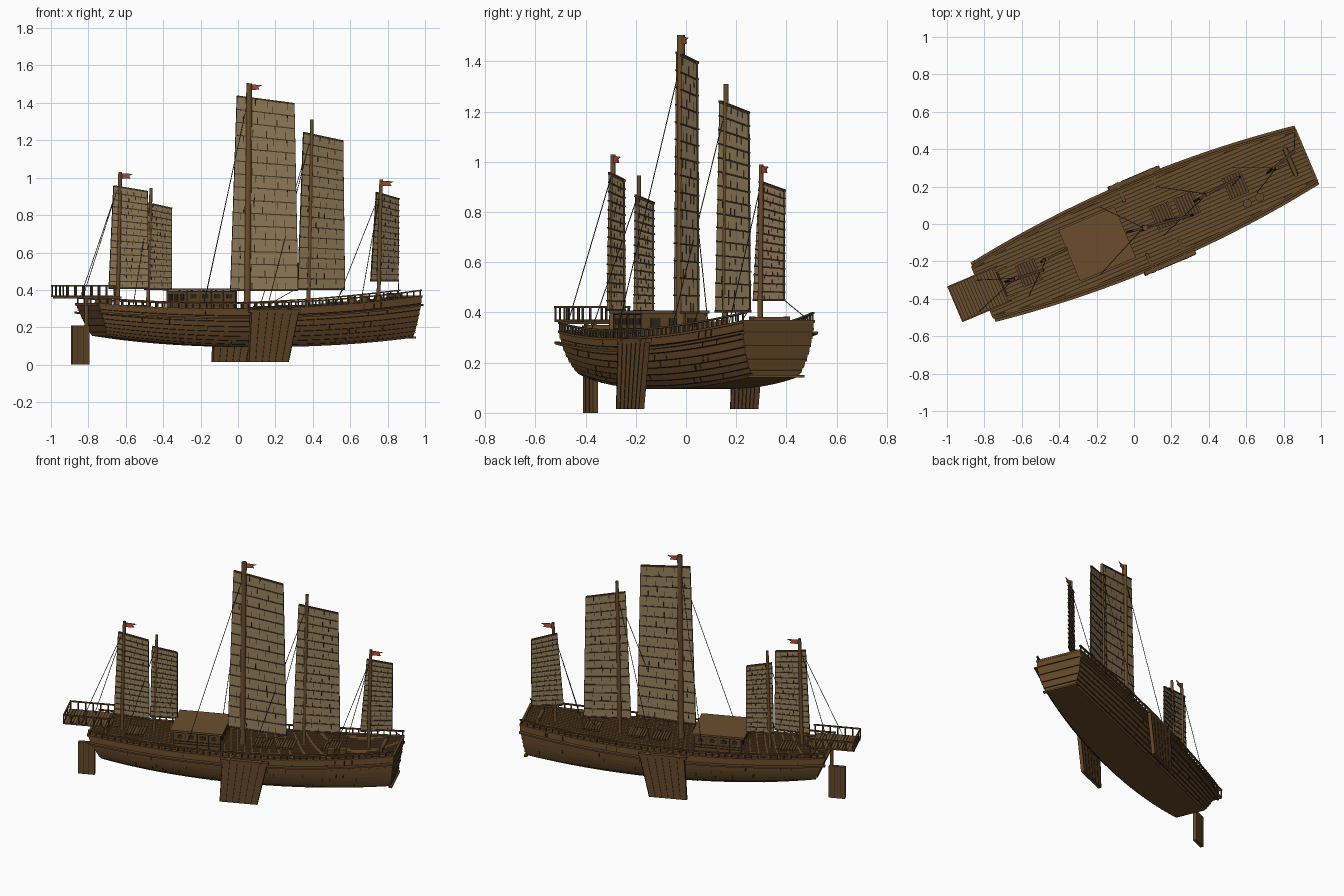
import bpy, bmesh, math, random
from mathutils import Vector as V, Matrix as M

random.seed(4)
cube = bpy.data.objects.get("Cube")
if cube:
    bpy.data.objects.remove(cube)


def material(name, rgb):
    m = bpy.data.materials.new(name)
    m.use_nodes = True
    m.diffuse_color = (*rgb, 1)
    m.node_tree.nodes["Principled BSDF"].inputs["Base Color"].default_value = (*rgb, 1)
    return m


HULL, WOOD, DARK, SAIL, FLAG, ROPE, BATTEN = range(7)
MATS = [material("hull_wood", (.125, .064, .021)), material("light_wood", (.147, .076, .026)),
        material("dark_wood", (.035, .021, .01)), material("sailcloth", (.305, .215, .11)),
        material("red_cloth", (.45, .085, .045)), material("rope", (.08, .07, .05)),
        material("batten_wood", (.07, .043, .02))]

# The ship lies at an angle to the world axes
SHIP = M.Rotation(math.radians(23), 4, "Z") @ M.Translation((0, -.021, 0))


def finish(name, bm, matrix=SHIP):
    bmesh.ops.recalc_face_normals(bm, faces=bm.faces)
    me = bpy.data.meshes.new(name)
    bm.to_mesh(me)
    bm.free()
    for m in MATS:
        me.materials.append(m)
    ob = bpy.data.objects.new(name, me)
    ob.matrix_world = matrix
    bpy.context.collection.objects.link(ob)


def loft(bm, rows, mat, closed=False, cap=None):
    rings = [[bm.verts.new(p) for p in r] for r in rows]
    n = len(rings[0])
    for a, b in zip(rings, rings[1:]):
        for j in range(n if closed else n - 1):
            k = (j + 1) % n
            bm.faces.new((a[j], a[k], b[k], b[j])).material_index = mat(j)
    if cap is not None:
        for r in (rings[0], rings[-1]):
            bm.faces.new(r).material_index = cap


def solid(bm, rows, mat):
    loft(bm, rows, lambda j: mat, True, mat)


# Box from a to b; w is the sideways size, h the other
def beam(bm, a, b, w, h, mat=WOOD):
    a, b = V(a), V(b)
    d = (b - a).normalized()
    side = d.cross(V((0, 0, 1)))
    side = side.normalized() if side.length > .01 else V((0, 1, 0))
    up = side.cross(d)
    ring = [side * w * i / 2 + up * h * j / 2 for i, j in ((-1, -1), (1, -1), (1, 1), (-1, 1))]
    solid(bm, [[p + q for q in ring] for p in (a, b)], mat)


def cyl(bm, a, b, r0, r1, mat=WOOD, sides=12):
    a, b = V(a), V(b)
    rot = (b - a).to_track_quat("Z", "Y").to_matrix().to_4x4()
    res = bmesh.ops.create_cone(bm, cap_ends=True, segments=sides, radius1=r0, radius2=r1,
                                depth=(b - a).length, matrix=M.Translation((a + b) / 2) @ rot)
    for f in {f for v in res["verts"] for f in v.link_faces}:
        f.material_index = mat


# Hull lines along the length
def sheer(u): return .295 + .07 * ((u + .15) / 1.15) ** 2
def keel(u): return .095 + .05 * ((u - .1) / .9) ** 2
def half(u): return .222 - .072 * ((u - .05) / .94) ** 2


def shell(u, t, side=1, out=0):
    h = t ** 1.3
    w = half(u) * (.62 + .38 * math.sin(t * math.pi / 2)) + out
    rake = 1 - (.03 if u > 0 else .09) * (1 - h) * abs(u)
    return V((u * rake, side * w, keel(u) + (sheer(u) - keel(u)) * h))


U0, U1 = -.885, .995
STATIONS = [U0 + (U1 - U0) * i / 28 for i in range(29)]

# Lapped plank hull
STRAKES = 8
bm = bmesh.new()
steps = [((k + d) / STRAKES, o) for k in range(STRAKES) for d, o in ((0, .006), (.92, .001))] + [(1, .004)]
rows = [[shell(u, t, -1, o) for t, o in reversed(steps)] + [shell(u, t, 1, o) for t, o in steps]
        for u in STATIONS]
half_count = len(steps)


def strake_colour(j):
    k = j - half_count if j >= half_count else half_count - 2 - j
    return DARK if k >= 0 and k % 2 else HULL


loft(bm, rows, strake_colour, cap=HULL)
finish("hull", bm)

# Plank joints, scattered along the strakes
bm = bmesh.new()
for side in (-1, 1):
    for k in range(STRAKES):
        for _ in range(5):
            u = random.uniform(-.8, .9)
            beam(bm, shell(u, (k + .08) / STRAKES, side, .005), shell(u, (k + .85) / STRAKES, side, .001),
                 .006, .004, DARK)
finish("plank_joints", bm)

# Seams across the flat ends
bm = bmesh.new()
for u, n in ((U0, -.002), (U1, .002)):
    for t in (.2, .42, .64, .85):
        a, b = shell(u, t, -1), shell(u, t)
        beam(bm, a + V((n, 0, 0)), b + V((n, 0, 0)), .006, .004, DARK)
beam(bm, (.965, -.12, .145), (.965, .12, .145), .02, .01)
finish("transom_seams", bm)

# Deck of straight lengthwise planks over a dark base
bm = bmesh.new()
loft(bm, [[(u, s * half(u), sheer(u) - .006) for s in (-1, 1)] for u in STATIONS], lambda j: DARK)
PITCH = .021
for k in range(-10, 11):
    lo, hi = (k - .36) * PITCH, (k + .36) * PITCH
    inside = [u for u in STATIONS if half(u) > max(abs(lo), abs(hi))]
    solid(bm, [[(u, v, sheer(u) + z) for v, z in ((lo, -.005), (lo, 0), (hi, 0), (hi, -.005))]
               for u in inside], WOOD)
finish("deck", bm)

# Wales, rails and rail posts
bm = bmesh.new()
for s in (-1, 1):
    for drop, out, w, h in ((-.045, .01, .022, .01), (0, -.004, .022, .01), (.034, 0, .012, .007)):
        sec = [(i * w / 2, j * h / 2) for i, j in ((-1, -1), (1, -1), (1, 1), (-1, 1))]
        solid(bm, [[(u, s * (half(u) + out + i), sheer(u) + drop + j) for i, j in sec]
                   for u in STATIONS], HULL)
    for i in range(48):
        u = U0 + .01 + (U1 - U0 - .02) * i / 47
        beam(bm, (u, s * half(u), sheer(u)), (u, s * half(u), sheer(u) + .034), .007, .007, BATTEN)
for u in (U0, U1 - .006):
    beam(bm, (u, -half(u), sheer(u)), (u, half(u), sheer(u)), .014, .014, HULL)
finish("rails", bm)

# Cabin with dark windows and panel posts
bm = bmesh.new()
beam(bm, (-.365, 0, .34), (-.075, 0, .34), .27, .11, HULL)
beam(bm, (-.385, 0, .402), (-.06, 0, .402), .296, .012)
for s in (-1, 1):
    for i in range(5):
        u = -.36 + .07 * i
        beam(bm, (u, s * .136, .295), (u, s * .136, .397), .01, .008, BATTEN)
        if i < 4:
            beam(bm, (u + .018, s * .135, .365), (u + .052, s * .135, .365), .006, .024, DARK)
    for z in (.318, .335, .392):
        beam(bm, (-.365, s * .136, z), (-.075, s * .136, z), .008, .005, DARK)
for u in (-.366, -.074):
    for v in (-.08, 0, .08):
        beam(bm, (u, v - .02, .36), (u, v + .02, .36), .006, .035, DARK)
finish("cabin", bm)

# Deck hatches with slats
bm = bmesh.new()
for u in (-.62, .16, .3, .58):
    z = sheer(u) + .004
    beam(bm, (u - .05, 0, z), (u + .05, 0, z), .12, .014, DARK)
    for i in range(7):
        w = -.05 + .1 * i / 6
        beam(bm, (u + w, -.063, z + .006), (u + w, .063, z + .006), .009, .008, HULL)
finish("hatches", bm)

# Windlasses and barrels
bm = bmesh.new()
for u, r, thick in ((.9, .075, .013), (-.79, .08, .018)):
    z = sheer(u) + .016
    cyl(bm, (u, -r, z), (u, r, z), thick, thick, HULL)
    for s in (-1, 1):
        beam(bm, (u, s * r, z - .02), (u, s * r, z + .015), .02, .02, HULL)
for u, v in ((.60, -.115), (.675, -.11)):
    cyl(bm, (u, v, sheer(u)), (u, v, sheer(u) + .04), .024, .024, HULL)
finish("deck_gear", bm)

# Stern gallery with seamed floor and open railing
bm = bmesh.new()
beam(bm, (-1.05, 0, .366), (-.78, 0, .366), .206, .008, WOOD)
for i in range(15):
    u = -1.045 + .018 * i
    beam(bm, (u, -.102, .367), (u, .102, .367), .005, .009, DARK)
for s in (-1, 1):
    beam(bm, (-1.05, s * .075, .36), (-.72, s * .075, .36), .012, .01, HULL)
    beam(bm, (-1.05, s * .1, .422), (-.76, s * .1, .422), .008, .008, HULL)
    for i in range(7):
        u = -1.045 + .046 * i
        beam(bm, (u, s * .1, .365), (u, s * .1, .42), .007, .007, BATTEN)
    beam(bm, (-.79, s * .075, .31), (-.79, s * .075, .365), .014, .014, HULL)
beam(bm, (-1.045, -.1, .422), (-1.045, .1, .422), .008, .008, HULL)
for v in (-.05, 0, .05):
    beam(bm, (-1.045, v, .365), (-1.045, v, .42), .007, .007, BATTEN)
finish("stern_gallery", bm)

# Rudder
bm = bmesh.new()
beam(bm, (-.975, 0, .105), (-.875, 0, .105), .022, .21, HULL)
cyl(bm, (-.89, 0, .1), (-.89, 0, .37), .011, .011, HULL)
for u in (-.945, -.91):
    beam(bm, (u, 0, .004), (u, 0, .208), .025, .003, DARK)
finish("rudder", bm)

# Leeboards, swept aft at the foot
bm = bmesh.new()
for s in (-1, 1):
    def board(f, g, v): return V((-.055 + .232 * f + (.015 + .045 * f) * g, s * v, .015 + .265 * g))
    solid(bm, [[board(f, g, v) for f, g in ((0, 0), (1, 0), (1, 1), (0, 1))] for v in (.237, .257)], HULL)
    for f in (.01, .17, .34, .5, .66, .83, .99):
        beam(bm, board(f, .005, .247), board(f, .995, .247), .024, .004, DARK)
    beam(bm, (-.05, s * .245, .288), (.245, s * .245, .288), .024, .016, HULL)
    for u in (.0, .19):
        beam(bm, (u, s * .15, .302), (u, s * .26, .29), .018, .012, HULL)
finish("leeboards", bm)


# Masts and battened sails: foot, head, mast radius, sail corner spans, rows, columns
def rig(name, foot, head, r, ys, top, bottom, rows, cols, flag):
    (xa, za, xb, zb), (x0, x1, z0) = top, bottom
    bm = bmesh.new()
    cyl(bm, foot, head, r, r * .85)
    if flag:
        # Swallow-tailed pennant
        x, y, z = head
        pennant = [(0, -.006), (.07, -.01), (.048, -.02), (.056, -.034), (0, -.036)]
        solid(bm, [[(x + a, y + a * .4 + o, z + b) for a, b in pennant] for o in (-.002, .002)], FLAG)
    finish(name + "_mast", bm, M())

    def at(s, t):
        x = (x0 + (x1 - x0) * s) * (1 - t) + (xa + (xb - xa) * s) * t
        y = ys[0] + (ys[1] - ys[0]) * (x - x0) / (x1 - x0)
        return V((x, y, z0 + (za + (zb - za) * s - z0) * t))
    across = V((ys[0] - ys[1], x1 - x0, 0)).normalized() * .003
    bm = bmesh.new()
    solid(bm, [[p - across, p + across, q + across, q - across]
               for p, q in ((at(0, i / rows), at(1, i / rows)) for i in range(rows + 1))], SAIL)
    for i in range(rows + 1):
        w = .009 if i in (0, rows) else .0055
        beam(bm, at(0, i / rows), at(1, i / rows), .014, w, BATTEN)
    for i in range(rows):
        for c in range(1, cols):
            s = (c + random.uniform(-.3, .3)) / cols
            a = (i + random.choice((0, .45))) / rows
            beam(bm, at(s, a), at(s, a + .55 / rows), .0085, .0035, DARK)
    for s in (0, 1):
        beam(bm, at(s, 0), at(s, 1), .007, .003, BATTEN)
    finish(name + "_sail", bm, M())


rig("main", (.048, -.02, .28), (.06, -.02, 1.505), .018, (-.045, .05),
    (-.005, 1.435, .3, 1.395), (-.04, .32, .4), 15, 6, True)
rig("fore", (.375, .155, .28), (.395, .16, 1.31), .012, (.12, .255),
    (.35, 1.24, .56, 1.195), (.32, .57, .405), 15, 5, False)
rig("bow", (.75, .295, .3), (.765, .3, .99), .011, (.27, .39),
    (.74, .92, .86, .885), (.71, .857, .45), 14, 5, True)
rig("aft", (-.483, -.19, .28), (-.465, -.187, .945), .01, (-.205, -.13),
    (-.49, .865, -.355, .835), (-.5, -.355, .405), 14, 5, False)
rig("stern", (-.645, -.295, .28), (-.63, -.29, 1.03), .012, (-.312, -.245),
    (-.665, .955, -.485, .925), (-.69, -.48, .41), 15, 5, True)

# Stays and sheets
bm = bmesh.new()
ROPES = [((.05, -.02, 1.4), (-.18, -.27, .34)), ((.05, -.02, 1.4), (-.18, .09, .33)),
         ((.39, .16, 1.22), (.16, -.06, .32)), ((.39, .16, 1.22), (.12, .2, .32)),
         ((.76, .3, .92), (.66, .17, .35)), ((.76, .3, .92), (.53, .3, .34)),
         ((-.47, -.19, .87), (-.56, -.38, .32)), ((-.635, -.29, .97), (-.83, -.47, .36)),
         ((-.635, -.29, .97), (-.84, -.3, .37)), ((.57, .255, .42), (.52, .2, .33)),
         ((.32, .05, .41), (.16, .02, .32)), ((.857, .39, .45), (.86, .5, .36))]
for a, b in ROPES:
    cyl(bm, a, b, .002, .002, ROPE, 5)
finish("ropes", bm, M())
